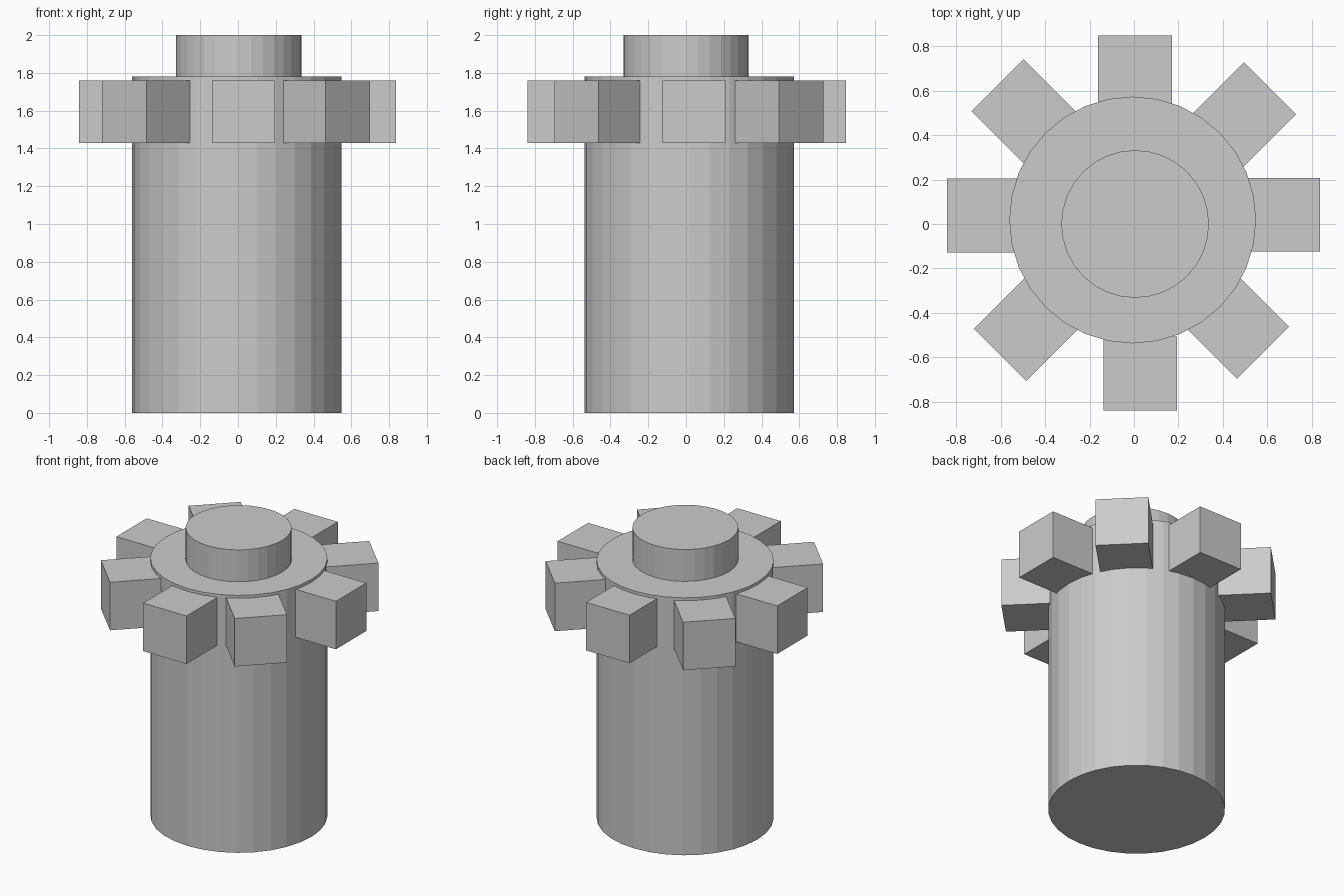
import bpy
from math import radians

if "Cube" in bpy.data.objects:
    bpy.data.objects.remove(bpy.data.objects["Cube"])


def cylinder(name, x, y, radius, z0, z1):
    bpy.ops.mesh.primitive_cylinder_add(
        vertices=32, radius=radius, depth=z1 - z0, location=(x, y, (z0 + z1) / 2))
    bpy.context.object.name = name


# Main barrel and the smaller cap on top
cylinder("barrel", -0.006, 0.018, 0.555, 0, 1.78)
cylinder("top_cap", 0.005, 0, 0.332, 1.78, 2)

# Ring of eight cube teeth, slightly uneven in placement
centres = [(0.67, 0.042), (0.494, 0.493), (0.004, 0.682), (-0.497, 0.507),
           (-0.675, 0.038), (-0.485, -0.471), (0.028, -0.673), (0.463, -0.462)]
for i, (x, y) in enumerate(centres):
    bpy.ops.mesh.primitive_cube_add(
        size=0.332, location=(x, y, 1.594), rotation=(0, 0, radians(45 * i)))
    bpy.context.object.name = f"tooth_{i + 1}"
